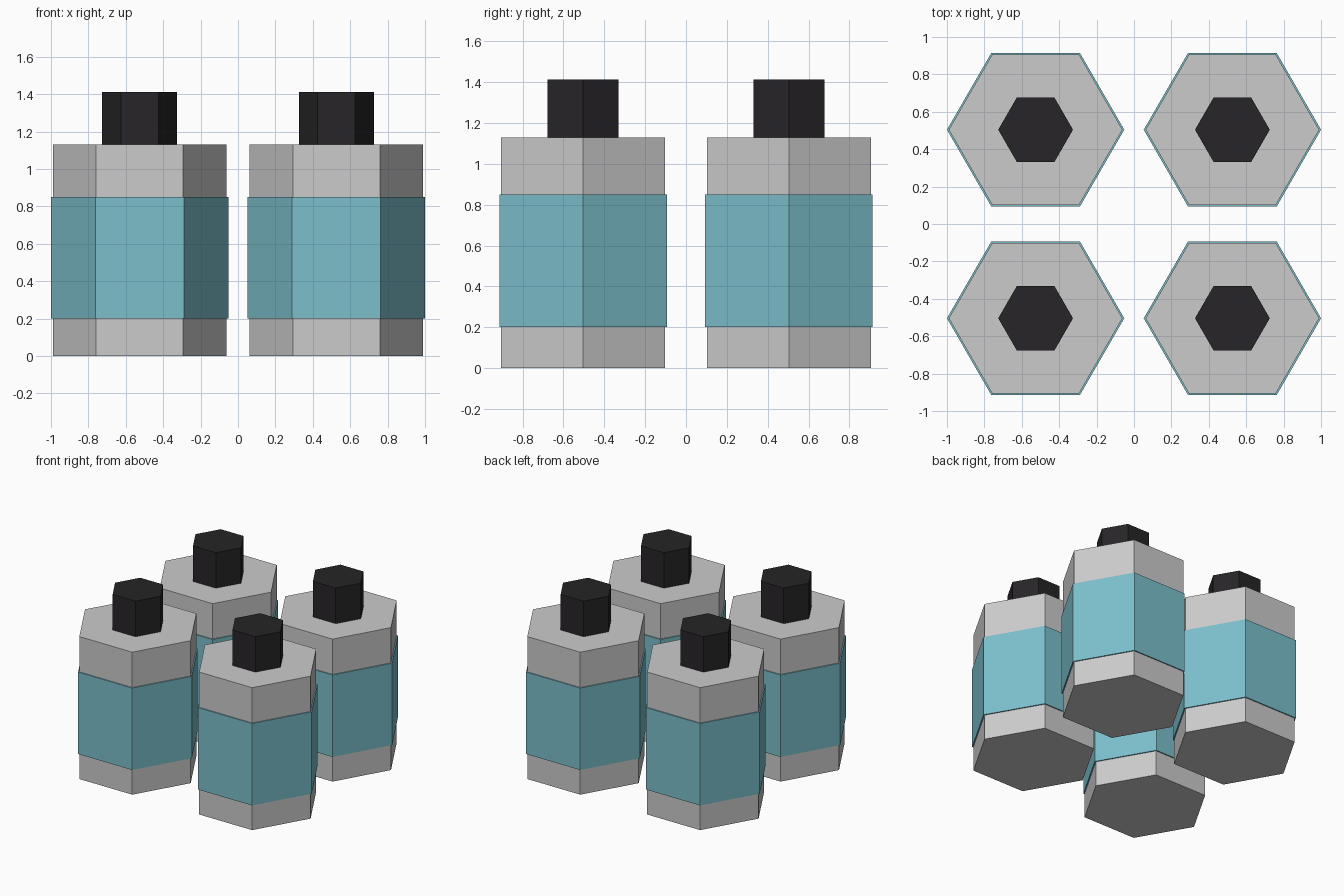
import bpy
import math

if "Cube" in bpy.data.objects:
    bpy.data.objects.remove(bpy.data.objects["Cube"])


def material(name, color):
    m = bpy.data.materials.new(name)
    m.diffuse_color = (*color, 1)
    m.use_nodes = True
    m.node_tree.nodes["Principled BSDF"].inputs["Base Color"].default_value = m.diffuse_color
    return m


teal = material("teal", (0.2, 0.52, 0.6))
black = material("black", (0.02, 0.018, 0.02))


def hex_prism(name, x, y, radius, z0, z1, mat=None):
    # six-sided prism with corners pointing along x
    bpy.ops.mesh.primitive_cylinder_add(
        vertices=6, radius=radius, depth=z1 - z0,
        location=(x, y, (z0 + z1) / 2), rotation=(0, 0, math.pi / 6))
    ob = bpy.context.object
    ob.name = name
    if mat:
        ob.data.materials.append(mat)


# four identical bottles in a two by two grid
for sx, side in ((-1, "left"), (1, "right")):
    for sy, row in ((-1, "front"), (1, "back")):
        x, y = sx * 0.526, sy * 0.504
        tag = f"{row}_{side}"
        hex_prism(f"bottle_body_{tag}", x, y, 0.464, 0, 1.13)
        hex_prism(f"bottle_label_band_{tag}", x, y, 0.474, 0.20, 0.85, teal)
        hex_prism(f"bottle_cap_{tag}", x, y, 0.20, 1.13, 1.412, black)
